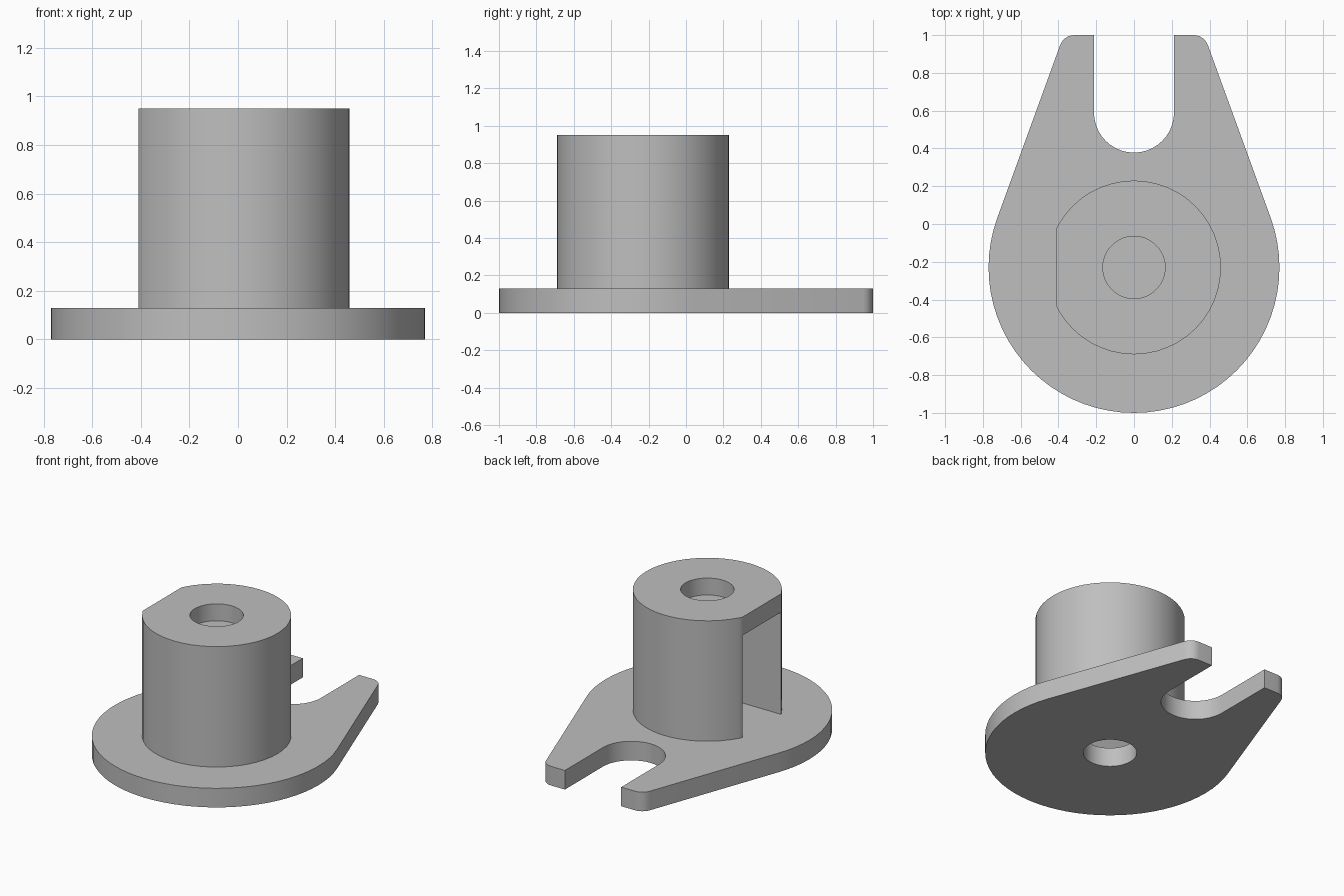
import bpy
import bmesh
from math import cos, sin, tan, radians, sqrt

cube = bpy.data.objects.get("Cube")
if cube:
    bpy.data.objects.remove(cube, do_unlink=True)

PLATE_TOP, HUB_TOP = 0.13, 0.95
AXIS_Y = -0.23
HUB_R, FLAT_X = 0.46, -0.41

grey = bpy.data.materials.new("plain grey")
grey.use_nodes = True
colour = (0.52, 0.52, 0.52, 1)
grey.diffuse_color = colour
grey.node_tree.nodes["Principled BSDF"].inputs["Base Color"].default_value = colour


def arc(cx, cy, r, start, end, steps):
    angles = [radians(start + (end - start) * i / steps) for i in range(steps + 1)]
    return [(cx + r * cos(a), cy + r * sin(a)) for a in angles]


def prism(name, outline, z0, z1):
    """Extrude a closed 2D outline from z0 to z1."""
    bm = bmesh.new()
    base = bm.faces.new([bm.verts.new((x, y, z0)) for x, y in outline])
    top = bmesh.ops.extrude_face_region(bm, geom=[base])["geom"]
    verts = [v for v in top if isinstance(v, bmesh.types.BMVert)]
    bmesh.ops.translate(bm, verts=verts, vec=(0, 0, z1 - z0))
    bmesh.ops.recalc_face_normals(bm, faces=bm.faces)
    mesh = bpy.data.meshes.new(name)
    bm.to_mesh(mesh)
    bm.free()
    mesh.materials.append(grey)
    obj = bpy.data.objects.new(name, mesh)
    bpy.context.collection.objects.link(obj)
    return obj


def select(obj):
    bpy.ops.object.select_all(action="DESELECT")
    obj.select_set(True)
    bpy.context.view_layer.objects.active = obj


def cut(obj, cutter):
    """Subtract the cutter and remove it."""
    mod = obj.modifiers.new("cut", "BOOLEAN")
    mod.operation = "DIFFERENCE"
    mod.solver = "EXACT"
    mod.object = cutter
    select(obj)
    bpy.ops.object.modifier_apply(modifier=mod.name)
    bpy.data.objects.remove(cutter, do_unlink=True)


def bore(z0, z1):
    return prism("bore_cutter", arc(0, AXIS_Y, 0.165, 0, 360, 36)[:-1], z0, z1)


# Base plate: round end, tapered sides, rounded fork tips and a U slot
PLATE_R, TAPER, TIP_R = 0.77, 20, 0.08
tangent_x = PLATE_R * cos(radians(TAPER))
tangent_y = AXIS_Y + PLATE_R * sin(radians(TAPER))
tip_x = tangent_x - (1 - tangent_y) * tan(radians(TAPER))
tip_cx = tip_x - TIP_R * tan(radians(45 - TAPER / 2))
tip = arc(tip_cx, 1 - TIP_R, TIP_R, TAPER, 90, 6)
slot = [(0.212, 1)] + arc(0, 0.59, 0.212, 0, -180, 20) + [(-0.212, 1)]
mirrored_tip = [(-x, y) for x, y in reversed(tip)]
round_end = arc(0, AXIS_Y, PLATE_R, 180 - TAPER, 360 + TAPER, 44)
base_plate = prism("base_plate", tip + slot + mirrored_tip + round_end, 0, PLATE_TOP)
cut(base_plate, bore(-0.1, 0.3))

# Hub: cylinder with one flat side
half_chord = sqrt(HUB_R ** 2 - FLAT_X ** 2)
circle = arc(0, AXIS_Y, HUB_R, 0, 360, 48)[:-1]
right_part = [p for p in circle if p[0] > FLAT_X]
upper = [p for p in right_part if p[1] >= AXIS_Y - 1e-6]
lower = [p for p in right_part if p[1] < AXIS_Y - 1e-6]
flat = [(FLAT_X, AXIS_Y + half_chord), (FLAT_X, AXIS_Y - half_chord)]
hub = prism("hub", upper + flat + lower, PLATE_TOP, HUB_TOP)

# Side pocket under the cap, opening through the flat
w = half_chord - 0.003
pocket = [(-0.6, AXIS_Y - w), (w, AXIS_Y - w), (w, AXIS_Y + w), (-0.6, AXIS_Y + w)]
cut(hub, prism("pocket_cutter", pocket, 0, 0.825))

# Blind hole in the cap, leaving a thin floor above the pocket
cut(hub, bore(0.835, 1.1))

for part in (base_plate, hub):
    select(part)
    bpy.ops.object.shade_smooth_by_angle(angle=radians(30))
